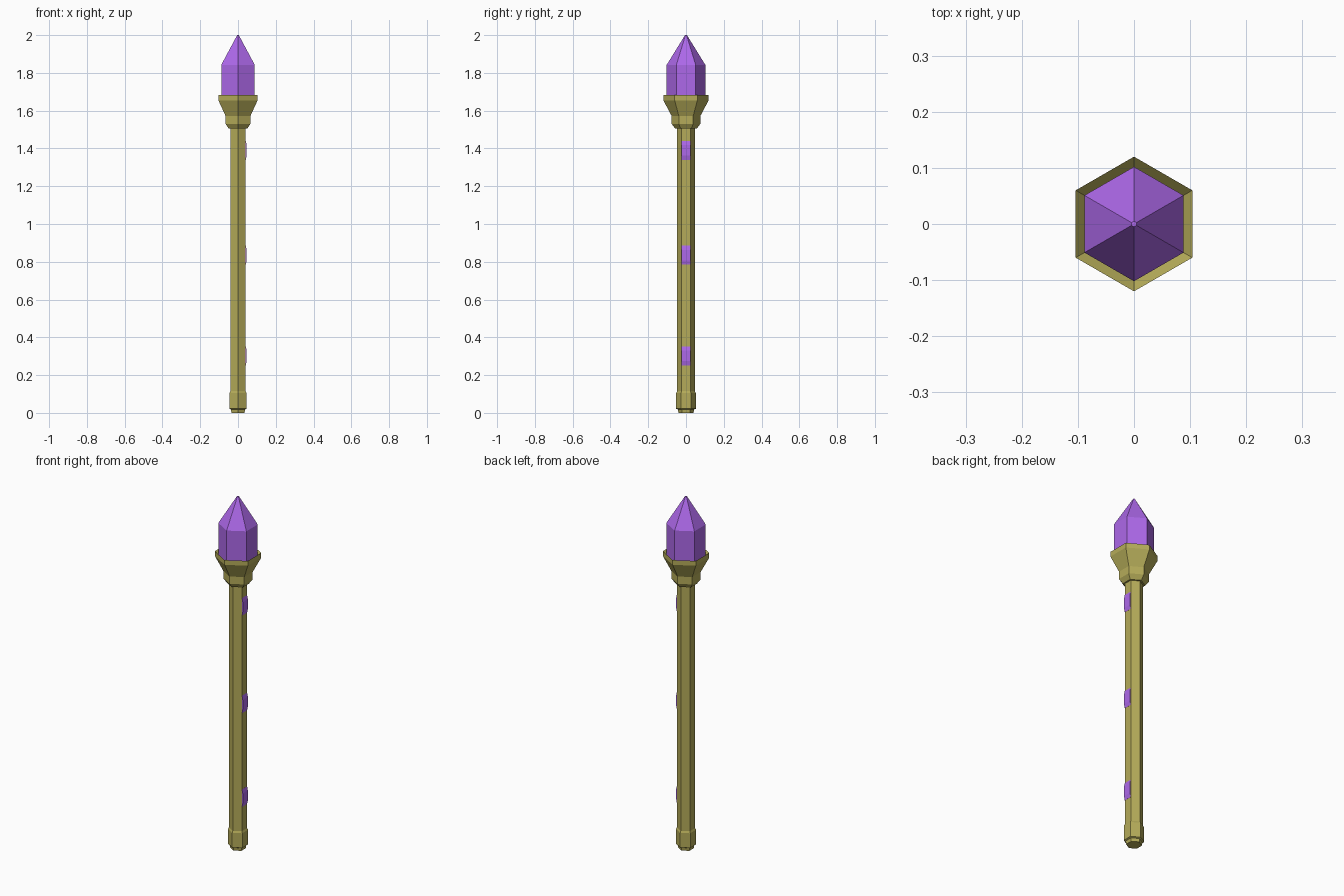
import bpy, bmesh, math

if "Cube" in bpy.data.objects:
    bpy.data.objects.remove(bpy.data.objects["Cube"])


def material(name, col):
    m = bpy.data.materials.new(name)
    m.diffuse_color = col
    m.use_nodes = True
    m.node_tree.nodes["Principled BSDF"].inputs["Base Color"].default_value = m.diffuse_color
    return m


GOLD = material("gold", (0.46, 0.41, 0.10, 1))
PURPLE = material("purple", (0.42, 0.14, 0.82, 1))


def finish(bm, name, mat):
    bmesh.ops.recalc_face_normals(bm, faces=bm.faces)
    me = bpy.data.meshes.new(name)
    bm.to_mesh(me)
    bm.free()
    me.materials.append(mat)
    ob = bpy.data.objects.new(name, me)
    bpy.context.collection.objects.link(ob)
    return ob


def hex_lathe(name, profile, mat):
    """Stack hexagons (corner on the y axis) along a (radius, z) profile."""
    bm = bmesh.new()
    rings = []
    for r, z in profile:
        angles = [math.radians(30 + 60 * i) for i in range(6)]
        rings.append([bm.verts.new((r * math.cos(a), r * math.sin(a), z)) for a in angles])
    for lo, hi in zip(rings, rings[1:]):
        for i in range(6):
            j = (i + 1) % 6
            bm.faces.new((lo[i], lo[j], hi[j], hi[i]))
    bm.faces.new(rings[0])
    bm.faces.new(rings[-1])
    return finish(bm, name, mat)


def side_gem(name, z):
    """Thin inlay with sloped ends, sitting on the +x flat of the shaft."""
    bm = bmesh.new()
    outline = [(0.037, -0.05), (0.041, -0.05), (0.046, -0.028),
               (0.046, 0.028), (0.041, 0.05), (0.037, 0.05)]
    face = bm.faces.new([bm.verts.new((x, -0.023, z + h)) for x, h in outline])
    ext = bmesh.ops.extrude_face_region(bm, geom=[face])["geom"]
    verts = [g for g in ext if isinstance(g, bmesh.types.BMVert)]
    bmesh.ops.translate(bm, verts=verts, vec=(0, 0.046, 0))
    return finish(bm, name, PURPLE)


# Shaft with stepped foot
hex_lathe("shaft", [(0.040, 0), (0.043, 0.018), (0.052, 0.022), (0.052, 0.105),
                    (0.047, 0.115), (0.047, 1.52)], GOLD)

# Flared cup holding the crystal, hollow at the top
hex_lathe("crystal_cup", [(0.057, 1.505), (0.076, 1.53), (0.076, 1.572), (0.120, 1.655),
                          (0.120, 1.682), (0.100, 1.66)], GOLD)

# Pointed crystal head
hex_lathe("crystal", [(0.102, 1.655), (0.102, 1.843), (0.005, 2.0)], PURPLE)

# Inlaid gems on the right side
for i, z in enumerate((0.302, 0.835, 1.39)):
    side_gem(f"side_gem_{i + 1}", z)
